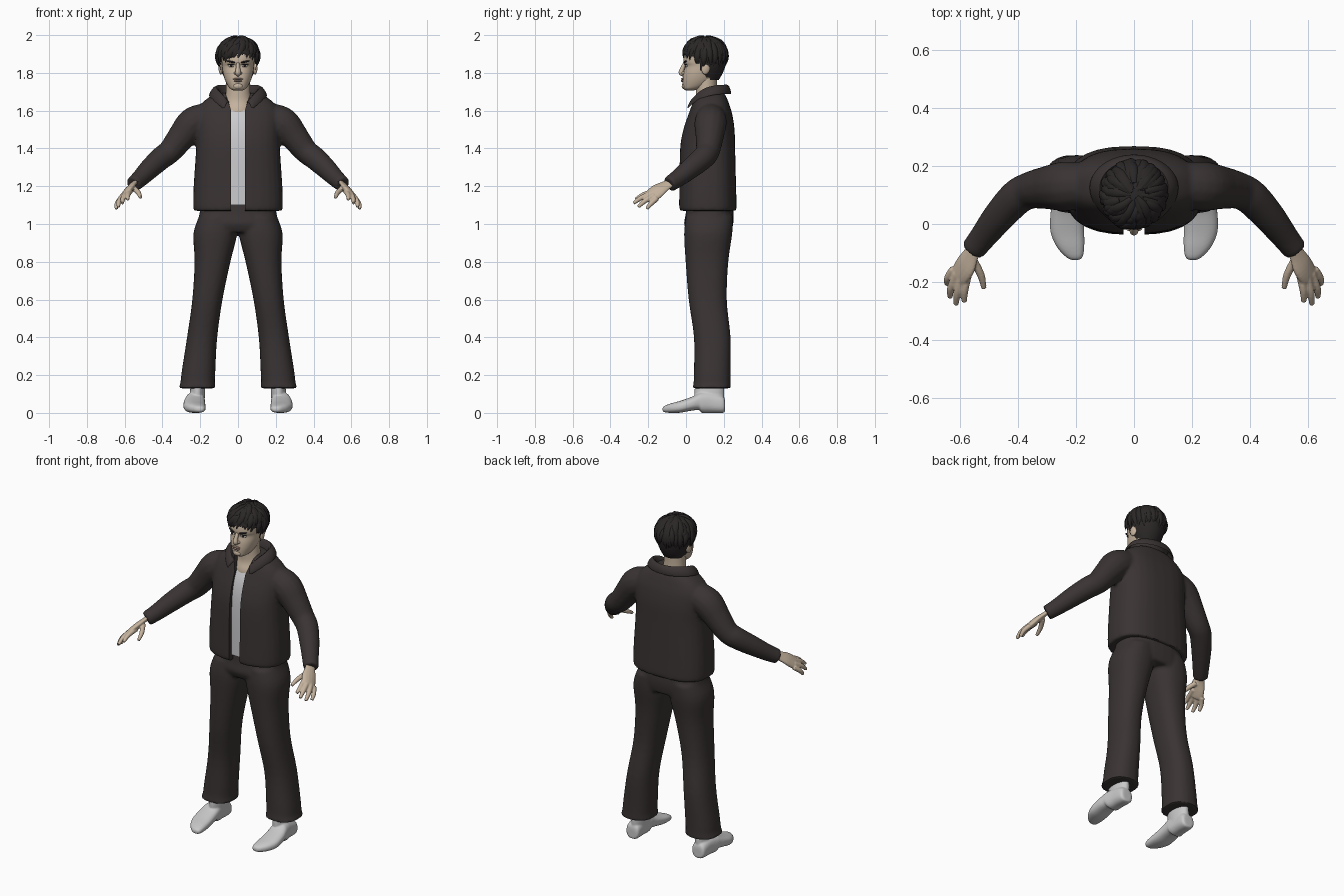
import bpy, bmesh, math, random
from math import sin, cos, pi, radians
from mathutils import Vector

random.seed(4)
if "Cube" in bpy.data.objects:
    bpy.data.objects.remove(bpy.data.objects["Cube"], do_unlink=True)


def material(name, rgb):
    m = bpy.data.materials.new(name)
    m.use_nodes = True
    m.diffuse_color = (*rgb, 1)
    m.node_tree.nodes["Principled BSDF"].inputs["Base Color"].default_value = (*rgb, 1)
    return m


CLOTH = material("dark cloth", (.042, .034, .033))
HAIR = material("black hair", (.024, .020, .020))
SKIN = material("skin", (.56, .45, .34))
LIP = material("lip", (.36, .24, .19))
EYE = material("eye white", (.6, .58, .55))
SHIRT = material("white shirt", (.60, .60, .62))
SHOE = material("grey leather", (.58, .58, .58))


def sample(rows, k):
    """Catmull-Rom interpolation of tuples."""
    out = []
    for i in range(len(rows) - 1):
        a, b, c, d = (rows[max(0, min(len(rows) - 1, i + j))] for j in (-1, 0, 1, 2))
        for s in range(k):
            t = s / k
            out.append([q + .5 * t * (r - p + t * (2*p - 5*q + 4*r - w + t * (3*(q - r) + w - p)))
                        for p, q, r, w in zip(a, b, c, d)])
    return out + [list(rows[-1])]


def ring(c, u, v, p=2, n=28):
    """Superellipse around c with half axes u and v."""
    def e(q):
        return math.copysign(abs(q) ** (2 / p), q)
    return [c + u * e(cos(2*pi*i/n)) + v * e(sin(2*pi*i/n)) for i in range(n)]


def loft(rows, p=2, k=4):
    """Upright body from rows of z, x0, x1, y0, y1."""
    return [ring(Vector(((a + b) / 2, (c + d) / 2, z)), Vector(((b - a) / 2, 0, 0)),
                 Vector((0, (d - c) / 2, 0)), p) for z, a, b, c, d in sample(rows, k)]


def tube(rows, k=4, flat=1, side=Vector((0, 0, 1)), n=14):
    """Tapered tube from rows of x, y, z, radius; flat squashes it along side."""
    pts = sample(rows, k)
    rings = []
    for i, q in enumerate(pts):
        t = (Vector(pts[min(i + 1, len(pts) - 1)][:3]) - Vector(pts[max(i - 1, 0)][:3])).normalized()
        u = t.cross(side).normalized()
        rings.append(ring(Vector(q[:3]), u * q[3], u.cross(t) * q[3] * flat, 2, n))
    return rings


def flip(rings):
    return [[Vector((-v.x, v.y, v.z)) for v in r] for r in rings]


def shade(ob, angle=40):
    bpy.ops.object.select_all(action='DESELECT')
    ob.select_set(True)
    bpy.context.view_layer.objects.active = ob
    bpy.ops.object.shade_smooth_by_angle(angle=radians(angle))


def bake(ob):
    dg = bpy.context.evaluated_depsgraph_get()
    me = bpy.data.meshes.new_from_object(ob.evaluated_get(dg))
    ob.modifiers.clear()
    ob.data = me
    shade(ob)


def build(name, parts, mat, voxel=0, smooth=4, cutter=None):
    bm = bmesh.new()
    for rings in parts:
        vs = [[bm.verts.new(v) for v in r] for r in rings]
        n = len(vs[0])
        for a, b in zip(vs, vs[1:]):
            for i in range(n):
                bm.faces.new((a[i], a[(i + 1) % n], b[(i + 1) % n], b[i]))
        bm.faces.new(vs[0])
        bm.faces.new(vs[-1])
    bmesh.ops.recalc_face_normals(bm, faces=bm.faces)
    me = bpy.data.meshes.new(name)
    bm.to_mesh(me)
    bm.free()
    me.materials.append(mat)
    ob = bpy.data.objects.new(name, me)
    bpy.context.collection.objects.link(ob)
    if voxel:
        m = ob.modifiers.new("Remesh", 'REMESH')
        m.mode, m.voxel_size = 'VOXEL', voxel
        m = ob.modifiers.new("Smooth", 'SMOOTH')
        m.iterations = smooth
    if cutter:
        m = ob.modifiers.new("Cut", 'BOOLEAN')
        m.operation, m.object, m.solver = 'DIFFERENCE', cutter, 'EXACT'
    bake(ob)
    return ob


def blob(name, loc, size, mat, turn=(0, 0, 0)):
    bpy.ops.mesh.primitive_uv_sphere_add(segments=16, ring_count=10, radius=1, location=loc, rotation=turn)
    ob = bpy.context.object
    ob.name, ob.scale = name, size
    ob.data.materials.append(mat)
    shade(ob)
    return ob


# Jacket: body and sleeves fused, with the front opening cut out
opening = build("opening_cutter", [loft([(1, -.036, .036, -.2, .1), (1.6, -.036, .036, -.2, .1),
                                         (1.75, -.085, .085, -.2, .1)], 30, 1)], CLOTH)
opening.hide_render = True
opening.hide_set(True)
body = loft([(1.07, -.228, .228, -.03, .262), (1.085, -.237, .237, -.037, .268),
             (1.2, -.235, .235, -.036, .265), (1.4, -.222, .222, -.032, .26),
             (1.5, -.222, .222, -.015, .257), (1.58, -.222, .222, .012, .245),
             (1.63, -.2, .2, .03, .23), (1.67, -.155, .155, .045, .215), (1.695, -.11, .11, .06, .2)], 2.6)
sleeve = tube([(.15, .135, 1.57, .075), (.235, .13, 1.535, .086), (.30, .125, 1.46, .075),
               (.36, .115, 1.385, .064), (.405, .09, 1.35, .062), (.465, .025, 1.295, .056),
               (.52, -.045, 1.24, .047), (.555, -.09, 1.21, .043)], 5)
build("jacket", [body, sleeve, flip(sleeve)], CLOTH, .009, 6, opening)

# Turned-down collar as a thick strip around the neck
bm = bmesh.new()
strip = []
for i in range(33):
    a = radians(-152 + 304 * i / 32)
    f = abs(i / 16 - 1) ** 4
    strip.append([bm.verts.new((r * sin(a), .125 + q * cos(a), z)) for r, q, z in (
        (.098, .07, 1.655 - .06 * f), (.108, .085 + .01 * f, 1.735 - .085 * f),
        (.126, .098 + .02 * f, 1.73 - .09 * f), (.15, .108 + .025 * f, 1.685 - .085 * f))])
for a, b in zip(strip, strip[1:]):
    for j in range(3):
        bm.faces.new((a[j], a[j + 1], b[j + 1], b[j]))
me = bpy.data.meshes.new("collar")
bm.to_mesh(me)
bm.free()
me.materials.append(CLOTH)
collar = bpy.data.objects.new("collar", me)
bpy.context.collection.objects.link(collar)
collar.modifiers.new("Thick", 'SOLIDIFY').thickness = .01
collar.modifiers.new("Round", 'SUBSURF').levels = 1
bake(collar)

# Shirt front and neck
build("shirt", [loft([(1.1, -.18, .18, -.012, .22), (1.4, -.18, .18, -.01, .22),
                      (1.53, -.15, .15, .008, .21), (1.6, -.1, .1, .036, .19)], 2.6)], SHIRT)
build("neck", [loft([(1.52, -.1, .1, .03, .2), (1.6, -.09, .09, .033, .19), (1.65, -.074, .074, .05, .175),
                     (1.7, -.064, .064, .052, .165), (1.78, -.064, .064, .05, .165)])], SKIN)

# Trousers: hips and both legs fused
hips = loft([(1.12, -.195, .195, .005, .245), (1.05, -.205, .205, -.002, .252),
             (1.0, -.22, .22, -.01, .25), (.955, -.21, .21, .01, .24)], 2.5)
leg = loft([(1.04, .01, .205, .0, .248), (.95, .004, .236, -.01, .245), (.8, .04, .23, -.002, .224),
            (.6, .082, .242, .014, .216), (.4, .11, .27, .042, .236), (.22, .12, .298, .042, .236),
            (.16, .122, .305, .04, .236), (.13, .117, .316, .034, .238)], 2.3)
build("trousers", [hips, leg, flip(leg)], CLOTH, .009, 5)

# Shoes and hands, one per side
ankle = loft([(.04, .178, .262, .06, .2), (.1, .175, .255, .045, .203), (.17, .176, .25, .05, .2)])
foot = [ring(Vector((x, y, (a + b) / 2)), Vector((w, 0, 0)), Vector((0, 0, (b - a) / 2)), 2.5)
        for y, x, w, a, b in sample([
            (.207, .222, .025, .01, .06), (.195, .222, .042, 0, .09), (.13, .224, .047, 0, .11),
            (.085, .227, .052, .0, .11), (.07, .228, .053, .014, .105), (.03, .231, .057, .012, .085),
            (-.03, .229, .058, .001, .064), (-.08, .218, .047, .0, .05),
            (-.112, .206, .03, .003, .038), (-.124, .202, .014, .01, .028)], 4)]
back = Vector((.45, .25, .85))
palm = tube([(.54, -.07, 1.225, .03), (.56, -.105, 1.205, .033), (.58, -.145, 1.18, .044),
             (.602, -.18, 1.15, .042), (.607, -.19, 1.143, .032)], 4, .42, back)
digits = [((.57, -.165, 1.175), (.582, -.225, 1.155), (.584, -.268, 1.13)),
          ((.593, -.175, 1.165), (.608, -.235, 1.14), (.612, -.277, 1.11)),
          ((.61, -.17, 1.15), (.63, -.22, 1.12), (.633, -.253, 1.09)),
          ((.62, -.155, 1.135), (.64, -.185, 1.108), (.644, -.208, 1.08)),
          ((.553, -.125, 1.19), (.527, -.175, 1.165), (.516, -.222, 1.14))]
hand = [palm] + [tube([(*p, r) for p, r in zip(d, (.015, .0135, .009))], 5, 1, back, 10) for d in digits]
for side, turn in (("left", lambda r: r), ("right", flip)):
    build(side + "_shoe", [turn(foot), turn(ankle)], SHOE, .005, 3)
    build(side + "_hand", [turn(r) for r in hand], SKIN, .004, 3)

# Head
head = build("head", [loft([(1.708, -.025, .025, -.002, .045), (1.717, -.042, .042, -.014, .08),
                            (1.735, -.056, .056, -.017, .12), (1.765, -.07, .07, -.018, .155),
                            (1.8, -.08, .08, -.014, .18), (1.835, -.085, .085, -.006, .195),
                            (1.858, -.087, .087, -.014, .2), (1.9, -.088, .088, -.008, .2),
                            (1.95, -.07, .07, .02, .18), (1.98, -.03, .03, .06, .14)], 2.2)], SKIN)
bpy.context.view_layer.update()


def face_point(x, z):
    return head.ray_cast(Vector((x, -1, z)), Vector((0, 1, 0)))[1]


# Face features
build("nose", [tube([(0, .002, 1.86, .008), (0, -.012, 1.84, .010), (0, -.022, 1.815, .013),
                     (0, -.024, 1.80, .015), (0, -.012, 1.793, .013)], 4, 1, Vector((0, 1, 0)))], SKIN)
blob("upper_lip", face_point(0, 1.768), (.027, .008, .005), LIP)
blob("lower_lip", face_point(0, 1.758), (.022, .009, .006), LIP)
blob("chin", face_point(0, 1.73) + Vector((0, .006, 0)), (.024, .012, .016), SKIN)
for side, s in (("left", 1), ("right", -1)):
    blob(side + "_nostril", (.013 * s, -.012, 1.799), (.009, .012, .008), SKIN)
    blob(side + "_eye", face_point(.036 * s, 1.837), (.017, .005, .007), EYE, (0, 0, .3 * s))
    blob(side + "_iris", face_point(.035 * s, 1.838) + Vector((0, -.004, 0)), (.007, .003, .006), HAIR)
    blob(side + "_lashes", face_point(.037 * s, 1.845), (.02, .006, .003), HAIR, (0, 0, .3 * s))
    blob(side + "_brow", face_point(.038 * s, 1.859), (.025, .007, .005), HAIR, (0, -.16 * s, .3 * s))
    blob(side + "_ear", (.09 * s, .105, 1.825), (.012, .023, .034), SKIN, (-.2, 0, .2 * s))

# Hair cap, trimmed along the hairline
cap = build("hair_cap", [loft([(1.755, -.058, .058, .07, .168), (1.8, -.086, .086, .0, .195),
                               (1.85, -.102, .102, -.014, .211), (1.9, -.106, .106, -.02, .213),
                               (1.95, -.088, .088, .002, .192), (1.98, -.055, .055, .04, .155),
                               (1.992, -.02, .02, .08, .12)], 2)], HAIR)
bm = bmesh.new()
bm.from_mesh(cap.data)
trim = [f for f in bm.faces if f.calc_center_median().z <
        max(1.765, min(1.9, 1.93 - 1.35 * f.calc_center_median().y))]
bmesh.ops.delete(bm, geom=trim, context='FACES')
bm.to_mesh(cap.data)
bm.free()

# Layered locks swept from the crown, longer on the right of the fringe
locks = []
for i in range(110):
    phi = 2 * pi * ((i * .618) % 1)
    front = max(0, -cos(phi))
    start = radians(random.uniform(5, 55))
    end = radians(random.uniform(80, 118) - front * (18 + 14 * sin(phi)))
    drift = random.uniform(-.2, .2) + front * .45
    lift = random.uniform(.97, 1.03)
    rows = []
    for j in range(5):
        t = j / 4
        th = start + (end - start) * t
        ph = phi + drift * t
        g = lift + .05 * sin(pi * t) - .02
        rows.append((.108 * g * sin(th) * sin(ph), .1 + .116 * g * sin(th) * cos(ph),
                     1.88 + .115 * g * cos(th), (.008, .014, .016, .012, .002)[j]))
    mid = Vector(rows[2][:3]) - Vector((0, .1, 1.88))
    locks.append(tube(rows, 3, .5, mid.normalized(), 8))
build("hair_locks", locks, HAIR)
